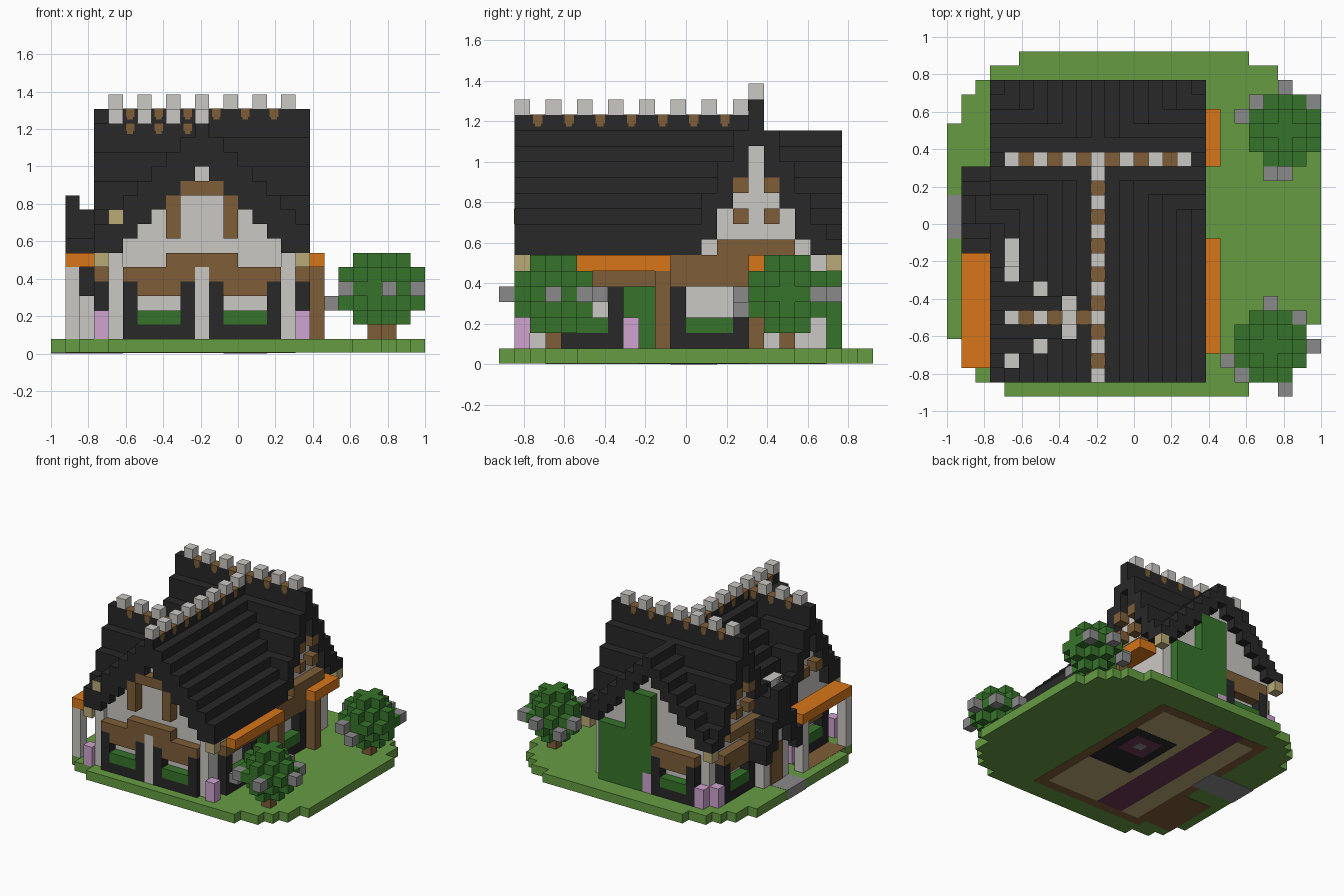
import bpy
import bmesh
from mathutils import Matrix, Vector

cube = bpy.data.objects.get("Cube")
if cube:
    bpy.data.objects.remove(cube, do_unlink=True)

UNIT = 1 / 13  # size of one building block
MID = -2.5  # centre line of the main roof
COLOURS = {
    "slate": (.021, .021, .021), "plaster": (.6, .58, .55),
    "timber": (.21, .112, .04), "grass": (.13, .33, .055),
    "leaf": (.037, .175, .024), "orange": (.68, .18, .01),
    "straw": (.48, .4, .18), "pink": (.62, .37, .63),
    "stone": (.255, .255, .255), "carpet": (.156, .038, .091),
}
materials = {}
for label, rgb in COLOURS.items():
    mat = bpy.data.materials.new(label)
    mat.use_nodes = True
    mat.diffuse_color = (*rgb, 1)
    mat.node_tree.nodes["Principled BSDF"].inputs["Base Color"].default_value = (*rgb, 1)
    materials[label] = mat
parts = {}


def box(part, colour, x0, x1, y0, y1, z0, z1):
    """Add a box, in block units, to a named part."""
    mesh = parts.setdefault(part, (colour, bmesh.new()))[1]
    low, high = Vector((x0, y0, z0)) * UNIT, Vector((x1, y1, z1)) * UNIT
    place = Matrix.Translation((low + high) / 2) @ Matrix.Diagonal((*(high - low), 1))
    bmesh.ops.create_cube(mesh, size=1, matrix=place)


def side_box(side, part, colour, u, width, w, depth, z, height):
    """Add a box on a wall: u runs along the wall, w is the distance outward."""
    sign = -1 if side in ("front", "left") else 1
    out = sorted((sign * w, sign * (w + depth)))
    along = (u, u + width)
    x, y = (along, out) if side in ("front", "back") else (out, along)
    box(part, colour, *x, *y, z, z + height)


def window(side, u, wall):
    """Five blocks wide: dark frame, planter and timber canopy."""
    for edge in (u, u + 4):
        side_box(side, "window_frame", "slate", edge, 1, wall, 1, 1, 4)
    side_box(side, "window_frame", "slate", u + 1, 3, wall, 1, 1, 1)
    side_box(side, "window_planter", "leaf", u + 1, 3, wall, 1, 2, 1)
    side_box(side, "window_canopy", "timber", u, 5, wall, 1, 5, 1)
    if side != "right":
        side_box(side, "window_canopy", "timber", u + 1, 3, wall, 1, 4, 1)


def ridge_trim(part, axis, start, count, centre, z):
    """Alternate merlon blocks and small timber pegs along a ridge."""
    for i in range(count):
        a = start + 2 * i
        pieces = [("stones", "plaster", a, 1, .5, z, 1)]
        if i < count - 1:
            pieces += [("caps", "timber", a + 1, 1, .5, z, .03),
                       ("pegs", "timber", a + 1.2, .6, .51, z - .55, .55),
                       ("pegs", "timber", a + 1.3, .4, .51, z - .75, .2)]
        for kind, colour, s, length, half, low, tall in pieces:
            along, across = (s, s + length), (centre - half, centre + half)
            x, y = (along, across) if axis == "x" else (across, along)
            box(part + kind, colour, *x, *y, low, low + tall)


def cross_gable(name, centre, steps, ridge, sides, gap):
    """Steep gable roof running out from the main roof, with plaster under it."""
    for d in range(steps):
        low, top = max(7, ridge - 3 - 2 * d), max(8, ridge - 2 * d)
        reach = max(0, 2 * d - gap)
        for y in {centre - d, centre + d}:
            for s in sides:
                if reach < 7.5:
                    x = sorted((MID + s * reach, MID + s * 7.5))
                    box(name + "_roof", "slate", *x, y - .5, y + .5, low, top)
                if low > 7:
                    x = sorted((MID, MID + s * 6.5))
                    box(name + "_wall", "plaster", *x, y - .5, y + .5, 7, low)


def bush(x, y, studs):
    """Lumpy block bush on a short trunk with grey corner cubes."""
    box("bush_trunk", "timber", x - .5, x + .5, y - .5, y + .5, 1, 3)
    shapes = [(1.5, 1.5, 1.5)]
    for axis in range(3):
        for thin in {0, 1, 2} - {axis}:
            shapes.append([2.5 if i == axis else .5 if i == thin else 1.5 for i in range(3)])
    for a, b, c in shapes:
        box("bush_leaves", "leaf", x - a, x + a, y - b, y + b, 4.5 - c, 4.5 + c)
    for dx, dy, z in studs:
        box("bush_studs", "stone", x + dx - .5, x + dx + .5, y + dy - .5, y + dy + .5, z, z + 1)


# stepped lawn, path and bare earth
rows = [(-12, -11, -9, 8), (-11, -10, -11, 10), (-10, -9, -12, 11), (-9, -8, -12, 12),
        (-8, -7, -13, 12), (-7, 7, -13, 13), (7, 9, -12, 12), (9, 10, -11, 11),
        (10, 11, -10, 10), (11, 12, -8, 8)]
for y0, y1, x0, x1 in rows:
    box("lawn", "grass", x0, x1, y0, y1, .06, 1)
box("path", "stone", -13.01, -8, -1, 2, 0, 1.02)
box("bare_earth", "timber", -12, -8, -9, -3, .03, 1.02)

# floor plan on the underside
box("floor_border", "timber", -9, 4, -10, 9, .04, .1)
box("floor_boards", "straw", -8, 3, -9, 8, .03, .1)
box("floor_runner", "carpet", -6, -3, -9, 9, .02, .1)
box("hearth_surround", "slate", -2, 3, -3, 4, .02, .1)
box("hearth_rug", "carpet", -1, 2, 0, 3, .01, .1)
box("hearth_stone", "stone", 0, 1, 1, 2, 0, .1)

# walls and main roof, its steps cut around the cross gables
box("walls", "plaster", -9, 4, -10, 9, 1, 7)
for d in range(8):
    low, top = max(7, 13 - d), 16 - d
    front_end, back_start = 4 - d // 2, 5 + d // 2
    for x in {MID - d, MID + d}:
        spans = [(-11, front_end)]
        if x < MID:
            spans = [(-11, -7 - d // 2), (-6 + d // 2, front_end)]
        for y0, y1 in spans:
            box("main_roof", "slate", x - .5, x + .5, y0, y1, low, top)
        box("main_roof", "slate", x - .5, x + .5, back_start, 10, low, top - 1)
        if low > 7:
            box("main_gable", "plaster", x - .5, x + .5, -10, 9, 7, low)

# cross gables and ridge trim
cross_gable("rear_gable", 4.5, 6, 17, (-1, 1), 1.5)
cross_gable("side_gable", -6.5, 5, 16, (-1,), -.5)
ridge_trim("main_ridge_", "y", -11, 8, MID, 16)
ridge_trim("rear_ridge_", "x", -9, 7, 4.5, 17)
ridge_trim("side_ridge_", "x", -9, 4, -6.5, 16)

# entrance porch with its own steep roof, chimney and vent
for e in range(3):
    for y in (e + 1, -e):
        top = 10 - 2 * e
        box("porch_roof", "slate", -12, -6, y, y + 1, max(4, top - 3), top)
box("porch_roof", "slate", -12, -11, 0, 2, 10, 11)
box("porch_wall", "plaster", -11, -9, -1, 3, 1, 7)
box("porch_door", "timber", -11.1, -11, 0, 2, 1, 5)
box("chimney", "plaster", -9, -8, -3, -1, 7, 10.04)
box("roof_vent", "straw", -9, -8, -11.02, -11, 9, 10)

# windows and side timbers
for side, wall, starts in (("front", 10, (-8, -2)), ("back", 9, (-8,)),
                           ("right", 4, (-9, -1)), ("left", 9, (-9, 3))):
    for u in starts:
        window(side, u, wall)
side_box("right", "side_beam", "timber", -4, 3, 4, 1, 5, 1)
for side, wall in (("right", 4), ("left", 9)):
    side_box(side, "gable_beam", "timber", 2, 5, wall, 1, 7, 1)
    side_box(side, "side_canopy", "timber", -1, 5, wall, 1, 6, 1)
    for u in (3, 5):
        for z in (9, 11):
            side_box(side, "gable_bracket", "timber", u, 1, wall, 1, z, 1)
for u in (-8, -6):
    side_box("left", "gable_bracket", "timber", u, 1, 9, 1, 9, 1)

# front gable timbers and posts
side_box("front", "front_beam", "timber", -5, 5, 10, 1, 6, 1)
side_box("front", "front_arch", "timber", -4, 3, 10, 1, 11, 1)
for u in (-5, -1):
    side_box("front", "front_arch", "timber", u, 1, 10, 1, 8, 3)
side_box("front", "front_post", "plaster", -3, 1, 10, 1, 1, 5)
for u in (-9, 3):
    side_box("front", "front_post", "plaster", u, 1, 10, .5, 1, 6)

# straw blocks under the eave corners
for x in (-10, 4):
    for y in (-11, 9):
        box("eave_block", "straw", x, x + 1, y, y + 1, 6, 7)

# orange awnings on posts
box("left_awning", "orange", -12, -10, -10, -2, 6, 7)
box("right_awning", "orange", 5, 6, -9, -1, 6, 7)
box("rear_right_awning", "orange", 4, 6, 4, 8, 6, 7)
for y in (-10, -3):
    box("left_awning_post", "plaster", -12, -11, y, y + 1, 1, 6)
for y in (-2, 4):
    box("right_awning_post", "timber", 5, 6, y, y + 1, 1, 6)

# ivy, flowers and bushes
side_box("back", "ivy", "leaf", -3, 3, 9, 1, 3, 8)
side_box("back", "ivy", "leaf", -2, 5, 9, 1, 1, 6)
side_box("right", "ivy", "leaf", -4, 2, 4, .8, 1, 5)
for x, y in ((-10, -11), (4, -11), (4, -4), (-10, 8), (-9, 9), (-10, -4), (-3, 9)):
    box("flowers", "pink", x, x + 1, y, y + 1, 1, 3)
bush(9.5, -8.5, ((0, 3, 4), (2, 2, 4), (3, 0, 4), (-3, -1, 3), (-2, -2, 4), (1, -3, 4)))
bush(10.5, 6.5, ((-3, 1, 4), (-2, 2, 3), (0, 3, 4), (2, 2, 4), (0, -3, 3), (-1, -3, 4)))

# turn each part into an object
for name, (colour, mesh) in parts.items():
    data = bpy.data.meshes.new(name)
    mesh.to_mesh(data)
    mesh.free()
    data.materials.append(materials[colour])
    bpy.context.scene.collection.objects.link(bpy.data.objects.new(name, data))
